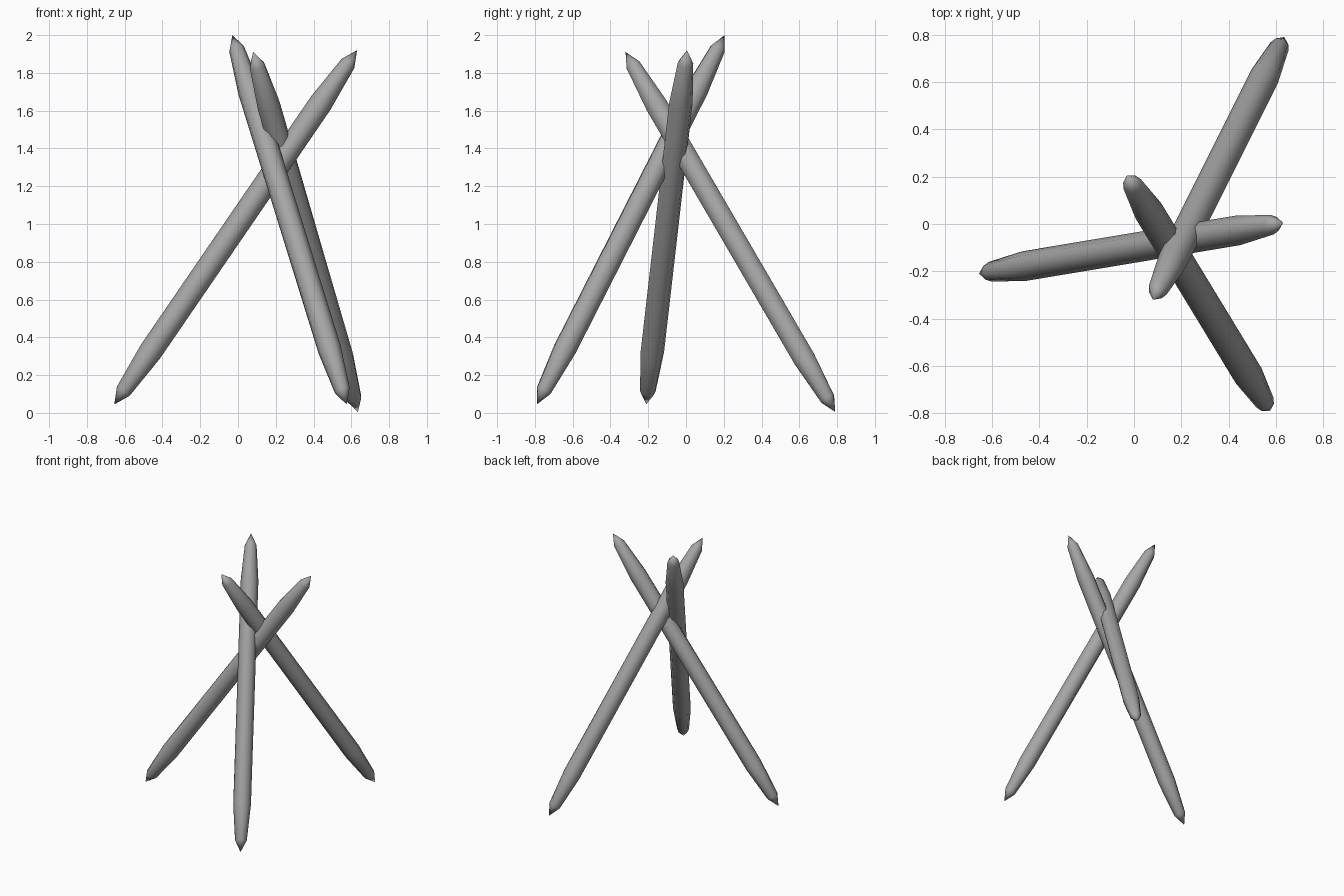
import bpy, bmesh, math
from mathutils import Vector

cube = bpy.data.objects.get("Cube")
if cube:
    bpy.data.objects.remove(cube)

wood = bpy.data.materials.new("grey_wood")
wood.use_nodes = True
wood.diffuse_color = (0.38, 0.38, 0.38, 1)
wood.node_tree.nodes["Principled BSDF"].inputs["Base Color"].default_value = wood.diffuse_color

SIDES = 8
# Distance from each tip and radius there
TAPER = [(0.085, 0.042), (0.34, 0.063)]


def make_pole(name, foot, top):
    """Round pole, tapered to a point at both ends, from foot to top."""
    foot, top = Vector(foot), Vector(top)
    axis = top - foot
    length = axis.length
    turn = axis.to_track_quat('Z', 'Y')
    profile = TAPER + [(length - d, r) for d, r in reversed(TAPER)]

    bm = bmesh.new()
    rings = []
    for d, r in profile:
        angles = [2 * math.pi * i / SIDES for i in range(SIDES)]
        rings.append([bm.verts.new(foot + turn @ Vector((r * math.cos(a), r * math.sin(a), d)))
                      for a in angles])
    tips = bm.verts.new(foot), bm.verts.new(top)
    for i in range(SIDES):
        j = (i + 1) % SIDES
        for a, b in zip(rings, rings[1:]):
            bm.faces.new((a[i], a[j], b[j], b[i]))
        bm.faces.new((tips[0], rings[0][j], rings[0][i]))
        bm.faces.new((tips[1], rings[-1][i], rings[-1][j]))

    mesh = bpy.data.meshes.new(name)
    bm.to_mesh(mesh)
    bm.free()
    mesh.materials.append(wood)
    pole = bpy.data.objects.new(name, mesh)
    bpy.context.collection.objects.link(pole)
    bpy.ops.object.select_all(action='DESELECT')
    pole.select_set(True)
    bpy.context.view_layer.objects.active = pole
    bpy.ops.object.shade_smooth_by_angle(angle=math.radians(50))


# Three poles leaning together and crossing near the top
make_pole("right_pole", (-0.655, -0.21, 0.045), (0.63, 0.005, 1.92))
make_pole("front_left_pole", (0.575, -0.79, 0.045), (-0.03, 0.205, 2.0))
make_pole("back_left_pole", (0.635, 0.79, 0.005), (0.08, -0.32, 1.91))
